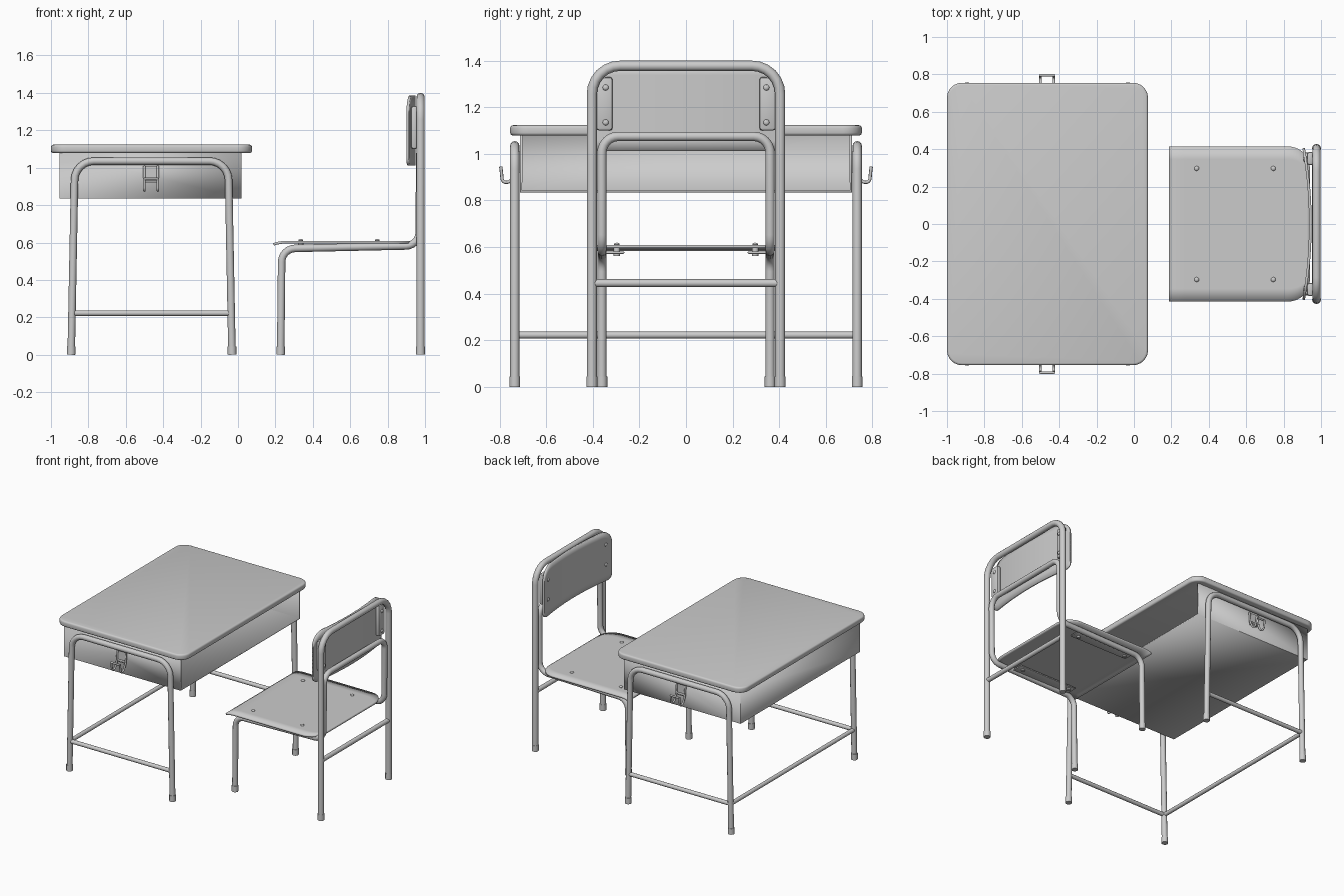
import bpy, bmesh, math
from mathutils import Vector

if "Cube" in bpy.data.objects:
    bpy.data.objects.remove(bpy.data.objects["Cube"])


def smooth(ob, angle=35):
    bpy.ops.object.select_all(action='DESELECT')
    bpy.context.view_layer.objects.active = ob
    ob.select_set(True)
    bpy.ops.object.shade_smooth_by_angle(angle=math.radians(angle))


def finish(name, bm):
    bmesh.ops.recalc_face_normals(bm, faces=bm.faces)
    me = bpy.data.meshes.new(name)
    bm.to_mesh(me)
    bm.free()
    ob = bpy.data.objects.new(name, me)
    bpy.context.collection.objects.link(ob)
    smooth(ob)
    return ob


def fillet(points, radius, steps=6):
    """Round the inner corners of an open path."""
    pts = [Vector(p) for p in points]
    out = [pts[0]]
    for a, b, c in zip(pts, pts[1:], pts[2:]):
        p = b + (a - b).normalized() * radius
        q = b + (c - b).normalized() * radius
        for i in range(steps + 1):
            t = i / steps
            # quarter-circle-like rational curve
            w = (1 - t) ** 2, 1.414 * t * (1 - t), t ** 2
            out.append((p * w[0] + b * w[1] + q * w[2]) / sum(w))
    return out + [pts[-1]]


def tube(name, points, r, corner=0.0, res=4):
    path = fillet(points, corner) if corner else [Vector(p) for p in points]
    cu = bpy.data.curves.new(name, 'CURVE')
    cu.dimensions = '3D'
    cu.bevel_depth, cu.bevel_resolution, cu.use_fill_caps = r, res, True
    sp = cu.splines.new('POLY')
    sp.points.add(len(path) - 1)
    for v, p in zip(sp.points, path):
        v.co = (*p, 1)
    ob = bpy.data.objects.new(name, cu)
    bpy.context.collection.objects.link(ob)
    bpy.ops.object.select_all(action='DESELECT')
    bpy.context.view_layer.objects.active = ob
    ob.select_set(True)
    bpy.ops.object.convert(target='MESH')
    smooth(bpy.context.object, 50)


def box(name, lo, hi, bevel=0.0):
    bm = bmesh.new()
    bmesh.ops.create_cube(bm, size=1)
    for v in bm.verts:
        v.co = [(l + h) / 2 + c * (h - l) for l, h, c in zip(lo, hi, v.co)]
    if bevel:
        bmesh.ops.bevel(bm, geom=bm.edges[:], offset=bevel, segments=2,
                        affect='EDGES', profile=0.5)
    return finish(name, bm)


def grid_sheet(name, nu, nv, func, thickness):
    """Thin curved panel; func maps (u, v) in 0..1 to a point."""
    bm = bmesh.new()
    g = [[bm.verts.new(func(i / nu, j / nv)) for j in range(nv + 1)] for i in range(nu + 1)]
    for i in range(nu):
        for j in range(nv):
            bm.faces.new((g[i][j], g[i + 1][j], g[i + 1][j + 1], g[i][j + 1]))
    ob = finish(name, bm)
    m = ob.modifiers.new('thickness', 'SOLIDIFY')
    m.thickness, m.offset = thickness, 0
    return ob


def bolt(name, loc, axis, r=0.013):
    bm = bmesh.new()
    bmesh.ops.create_uvsphere(bm, u_segments=12, v_segments=6, radius=r)
    for v in bm.verts:
        v.co[axis] *= 0.6
        v.co += Vector(loc)
    finish(name, bm)


# --- Desk top: slab with rounded corners and soft edges
bm = bmesh.new()
bmesh.ops.create_cube(bm, size=1)
for v in bm.verts:
    v.co = (-0.4625 + v.co.x * 1.075, v.co.y * 1.51, 1.101 + v.co.z * 0.044)
upright = [e for e in bm.edges if abs(e.verts[0].co.z - e.verts[1].co.z) > 0.01]
bmesh.ops.bevel(bm, geom=upright, offset=0.08, segments=6, affect='EDGES', profile=0.5)
rim = [e for e in bm.edges if abs(e.verts[0].co.z - e.verts[1].co.z) < 0.001]
bmesh.ops.bevel(bm, geom=rim, offset=0.012, segments=3, affect='EDGES', profile=0.5)
finish('desk_top', bm)

# --- Storage tray, open toward the chair
bm = bmesh.new()
bmesh.ops.create_cube(bm, size=1)
for v in bm.verts:
    v.co = (-0.4675 + v.co.x * 0.975, v.co.y * 1.424, 0.958 + v.co.z * 0.246)
bmesh.ops.delete(bm, geom=[f for f in bm.faces if f.normal.x > 0.5 or f.normal.z > 0.5],
                 context='FACES_ONLY')
tray = finish('desk_tray', bm)
m = tray.modifiers.new('thickness', 'SOLIDIFY')
m.thickness, m.offset = 0.012, -1

# --- Desk legs, end rails and bag hooks on both ends
for s, side in ((-1, 'front'), (1, 'back')):
    y = 0.735 * s
    tube(f'desk_leg_frame_{side}', [(-0.892, y, 0), (-0.872, y, 1.035),
                                    (-0.052, y, 1.035), (-0.032, y, 0)], 0.02, 0.1)
    for x, end in ((-0.892, 'left'), (-0.032, 'right')):
        tube(f'desk_foot_{side}_{end}', [(x, y, 0), (x, y, 0.045)], 0.023)
    tube(f'desk_end_rail_{side}', [(-0.888, y, 0.222), (-0.036, y, 0.222)], 0.015)
    box(f'hook_plate_{side}', (-0.495, min(s * 0.71, s * 0.722), 0.92),
        (-0.435, max(s * 0.71, s * 0.722), 1.01))
    for dx, n in ((-0.036, 'a'), (0.036, 'b')):
        x = -0.465 + dx
        tube(f'hook_wire_{side}_{n}', [(x, s * 0.722, 1.01), (x, s * 0.728, 0.93),
             (x, s * 0.755, 0.878), (x, s * 0.788, 0.878), (x, s * 0.795, 0.945)],
             0.007, 0.015, 2)
    for yy, z, n in ((0.795, 0.94, 'tip'), (0.725, 0.935, 'root')):
        tube(f'hook_bar_{side}_{n}', [(-0.503, s * yy, z), (-0.427, s * yy, z)], 0.007, 0, 2)
tube('desk_long_rail', [(-0.888, -0.735, 0.222), (-0.888, 0.735, 0.222)], 0.015)

# --- Chair outer back frame
tube('chair_back_frame', [(0.976, -0.404, 0), (0.976, -0.404, 1.378),
                          (0.976, 0.404, 1.378), (0.976, 0.404, 0)], 0.022, 0.12)
tube('chair_back_rail', [(0.976, -0.39, 0.445), (0.976, 0.39, 0.445)], 0.017)

# --- Chair inner frame: front legs, seat rails and lower back bar in one tube
half = [(0.228, 0.361, 0), (0.234, 0.361, 0.567), (0.968, 0.361, 0.583), (0.972, 0.361, 1.075)]
tube('chair_seat_frame', half + [(x, -y, z) for x, y, z in reversed(half)], 0.02, 0.07)
for s, side in ((-1, 'front'), (1, 'back')):
    tube(f'chair_foot_{side}_a', [(0.228, s * 0.361, 0), (0.228, s * 0.361, 0.045)], 0.023)
    tube(f'chair_foot_{side}_b', [(0.976, s * 0.404, 0), (0.976, s * 0.404, 0.045)], 0.024)


# --- Seat: lipped front edge, rounded rear corners
def seat_point(u, v):
    x = 0.19 + 0.75 * u
    w = 0.415
    if x > 0.82:
        t = (x - 0.82) / 0.12
        w -= 0.11 * (1 - math.sqrt(max(0, 1 - t * t)))
    k = 2 * v - 1
    z = 0.602 - 0.012 * max(0, 1 - u / 0.09) ** 2
    return (x, k * w, z)


grid_sheet('seat', 48, 12, seat_point, 0.014)
for s, side in ((-1, 'front'), (1, 'back')):
    box(f'seat_bracket_{side}', (0.30, min(s * 0.265, s * 0.345), 0.571),
        (0.79, max(s * 0.265, s * 0.345), 0.581), 0.003)
    for x, n in ((0.335, 'a'), (0.745, 'b')):
        bolt(f'seat_bolt_{side}_{n}', (x, s * 0.297, 0.611), 2)
        tube(f'seat_nut_{side}_{n}', [(x, s * 0.297, 0.562), (x, s * 0.297, 0.60)], 0.014)


# --- Backrest: panel bowed toward the rear, rounded top corners
def back_point(u, v):
    y = 0.405 * math.sin((u - 0.5) * math.pi)
    def trim(r):
        d = max(0, abs(y) - (0.405 - r))
        return r - math.sqrt(max(0, r * r - d * d))
    top, low = 1.385 - trim(0.1), 1.012 + trim(0.04)
    return (0.943 - 0.036 * (y / 0.405) ** 2, y, low + (top - low) * v)


grid_sheet('backrest', 40, 8, back_point, 0.014)
for s, side in ((-1, 'front'), (1, 'back')):
    box(f'backrest_bracket_{side}', (0.925, min(s * 0.315, s * 0.385), 1.10),
        (0.96, max(s * 0.315, s * 0.385), 1.33), 0.012)
    for z, n in ((1.135, 'low'), (1.285, 'high')):
        bolt(f'backrest_bolt_{side}_{n}', (0.91, s * 0.345, z), 0)
        bolt(f'backrest_nut_{side}_{n}', (0.961, s * 0.345, z), 0)
